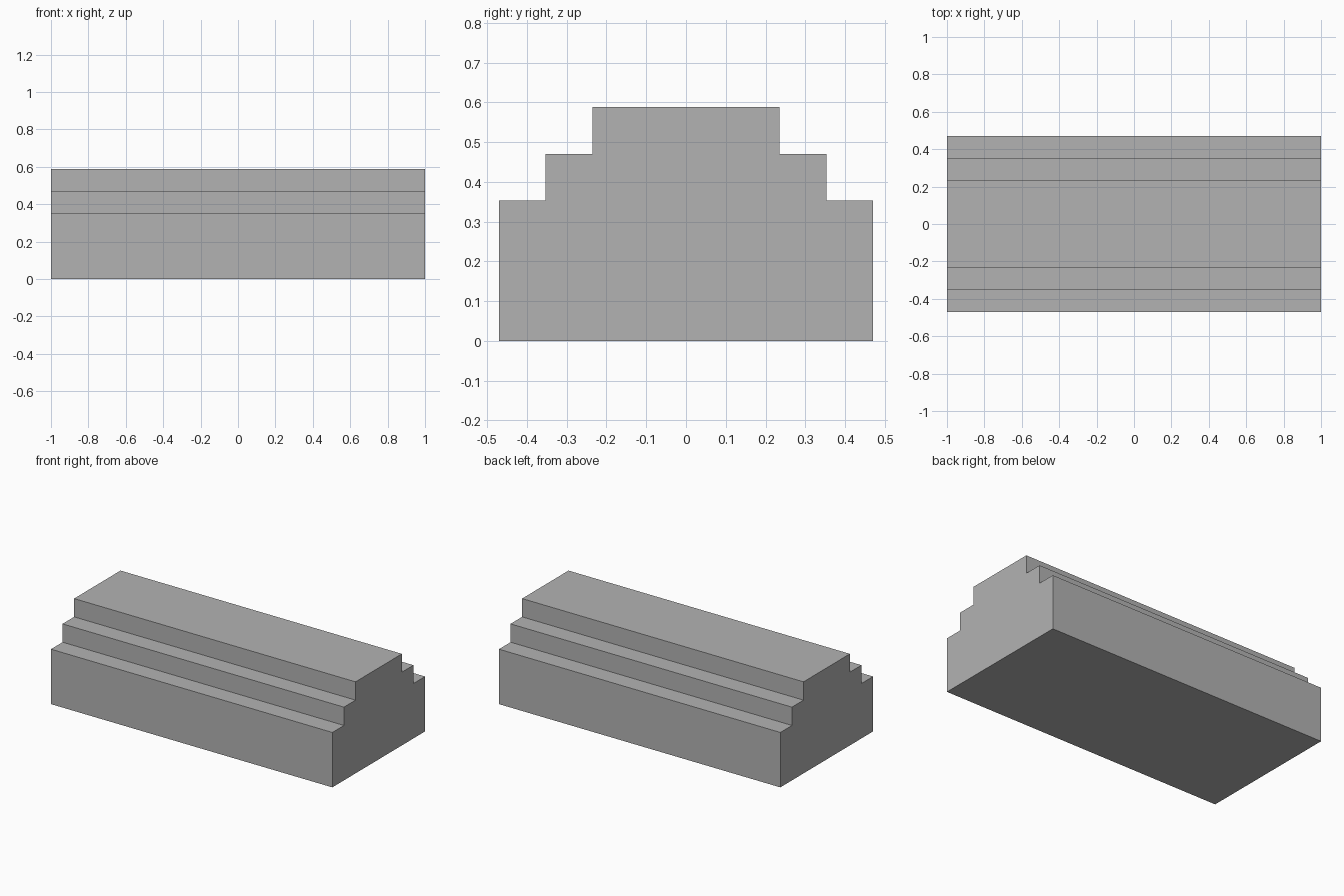
import bpy, bmesh

if "Cube" in bpy.data.objects:
    bpy.data.objects.remove(bpy.data.objects["Cube"])

U = 2 / 17  # step module

# Half profile (y, z) of the stepped block, mirrored to the other side
half = [(4 * U, 0), (4 * U, 3 * U), (3 * U, 3 * U), (3 * U, 4 * U),
        (2 * U, 4 * U), (2 * U, 5 * U)]
profile = half + [(-y, z) for y, z in reversed(half)]

# Extrude the profile along x
bm = bmesh.new()
end = bm.faces.new([bm.verts.new((-1, y, z)) for y, z in profile])
ext = bmesh.ops.extrude_face_region(bm, geom=[end], use_keep_orig=True)
moved = [g for g in ext["geom"] if isinstance(g, bmesh.types.BMVert)]
bmesh.ops.translate(bm, vec=(2, 0, 0), verts=moved)
bmesh.ops.recalc_face_normals(bm, faces=bm.faces)

mesh = bpy.data.meshes.new("stepped_block")
bm.to_mesh(mesh)
bm.free()

# Single grey material
grey = bpy.data.materials.new("grey")
grey.diffuse_color = (0.45, 0.45, 0.45, 1)
grey.use_nodes = True
grey.node_tree.nodes["Principled BSDF"].inputs["Base Color"].default_value = grey.diffuse_color
mesh.materials.append(grey)
bpy.context.collection.objects.link(bpy.data.objects.new("stepped_block", mesh))
